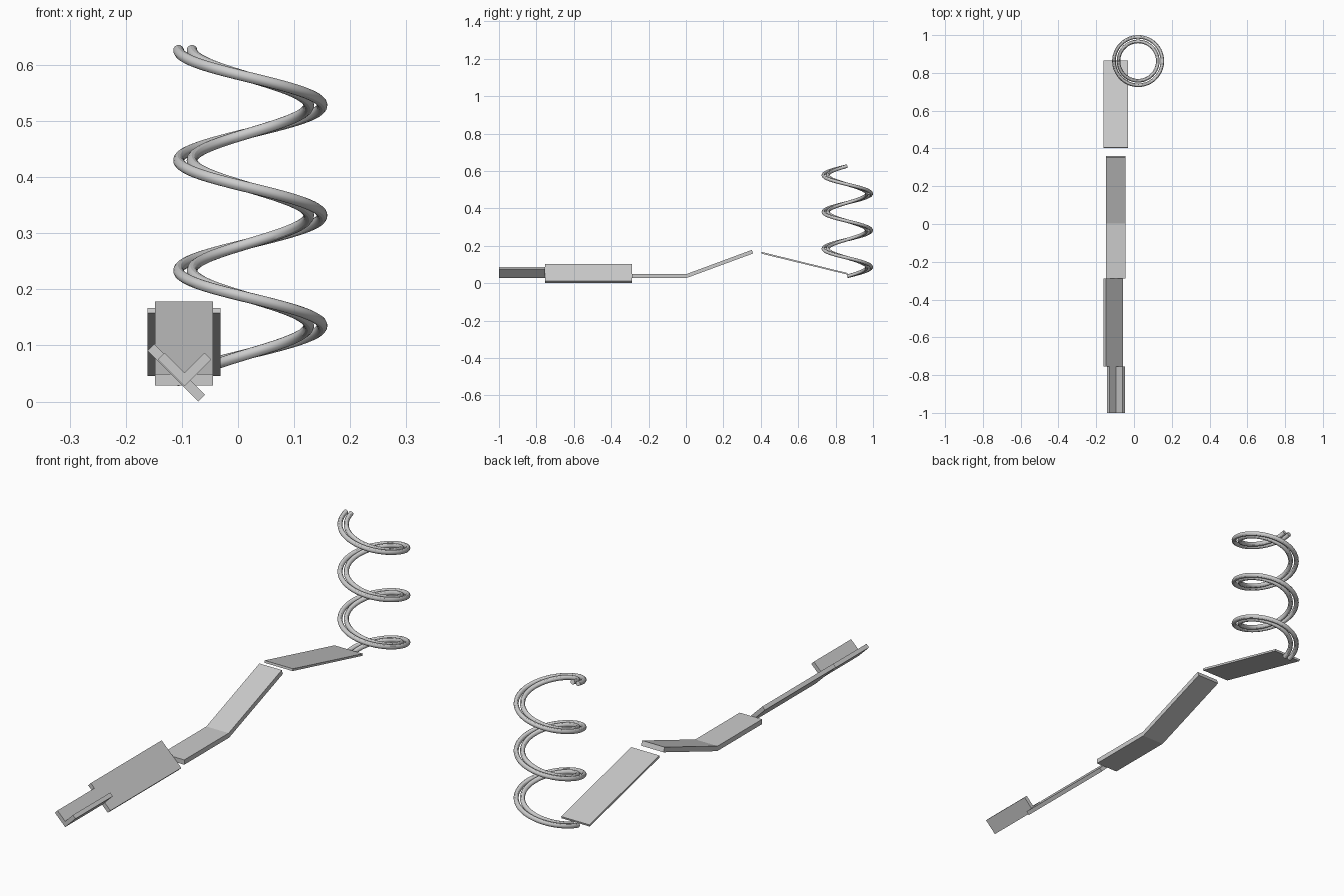
import bpy, bmesh, math

if "Cube" in bpy.data.objects:
    bpy.data.objects.remove(bpy.data.objects["Cube"])


def prism(name, pts, a, b, axis):
    """Extrude a 2D profile from a to b. axis 'x': pts are (y, z); axis 'y': pts are (x, z)."""
    def place(p, d):
        return (d, p[0], p[1]) if axis == 'x' else (p[0], d, p[1])
    bm = bmesh.new()
    face = bm.faces.new([bm.verts.new(place(p, a)) for p in pts])
    ext = bmesh.ops.extrude_face_region(bm, geom=[face])
    off = place((0, 0), b - a)
    bmesh.ops.translate(bm, vec=off, verts=[v for v in ext['geom'] if isinstance(v, bmesh.types.BMVert)])
    bmesh.ops.recalc_face_normals(bm, faces=bm.faces)
    me = bpy.data.meshes.new(name)
    bm.to_mesh(me)
    bm.free()
    ob = bpy.data.objects.new(name, me)
    bpy.context.collection.objects.link(ob)
    return ob


def helix_rail(name, radius):
    """Tube that climbs three clockwise turns, starting on the left."""
    cx, cy, z0, pitch, turns, steps = 0.022, 0.8625, 0.037, 0.1965, 3, 64
    cu = bpy.data.curves.new(name, 'CURVE')
    cu.dimensions = '3D'
    cu.bevel_depth = 0.0095
    cu.bevel_resolution = 4
    cu.use_fill_caps = True
    sp = cu.splines.new('POLY')
    n = turns * steps
    sp.points.add(n)
    for i in range(n + 1):
        t = i / steps
        ang = math.pi - 2 * math.pi * t
        sp.points[i].co = (cx + radius * math.cos(ang), cy + radius * math.sin(ang), z0 + pitch * t, 1)
    ob = bpy.data.objects.new(name, cu)
    bpy.context.collection.objects.link(ob)
    bpy.ops.object.select_all(action='DESELECT')
    ob.select_set(True)
    bpy.context.view_layer.objects.active = ob
    bpy.ops.object.convert(target='MESH')
    bpy.ops.object.shade_smooth_by_angle()


# spiral of two parallel rails
helix_rail("outer_spiral_rail", 0.128)
helix_rail("inner_spiral_rail", 0.104)

# thin ramp falling towards the spiral
prism("falling_ramp", [(0.403, 0.158), (0.863, 0.046), (0.865, 0.054), (0.405, 0.167)],
      -0.161, -0.031, 'x')

# bent ramp: flat section, then rising
prism("bent_ramp", [(-0.289, 0.029), (0.006, 0.029), (0.359, 0.159),
                    (0.352, 0.178), (0.003, 0.049), (-0.289, 0.049)],
      -0.148, -0.045, 'x')

# plate rolled 45 degrees
w, t, s = 0.064, 0.0085, math.sqrt(0.5)
plate = [(-0.110 + s * (u + v), 0.0513 + s * (v - u))
         for u, v in ((-w, -t), (w, -t), (w, t), (-w, t))]
prism("tilted_plate", plate, -0.755, -0.289, 'y')

# V-shaped trough, left arm in line with the plate
x, z, e, h = -0.0955, 0.0275, 0.012, 0.0475
prism("v_trough", [(x, z), (x + h, z + h), (x + h - e, z + h + e), (x, z + 2 * e),
                   (x - h + e, z + h + e), (x - h, z + h)], -1.0, -0.755, 'y')
